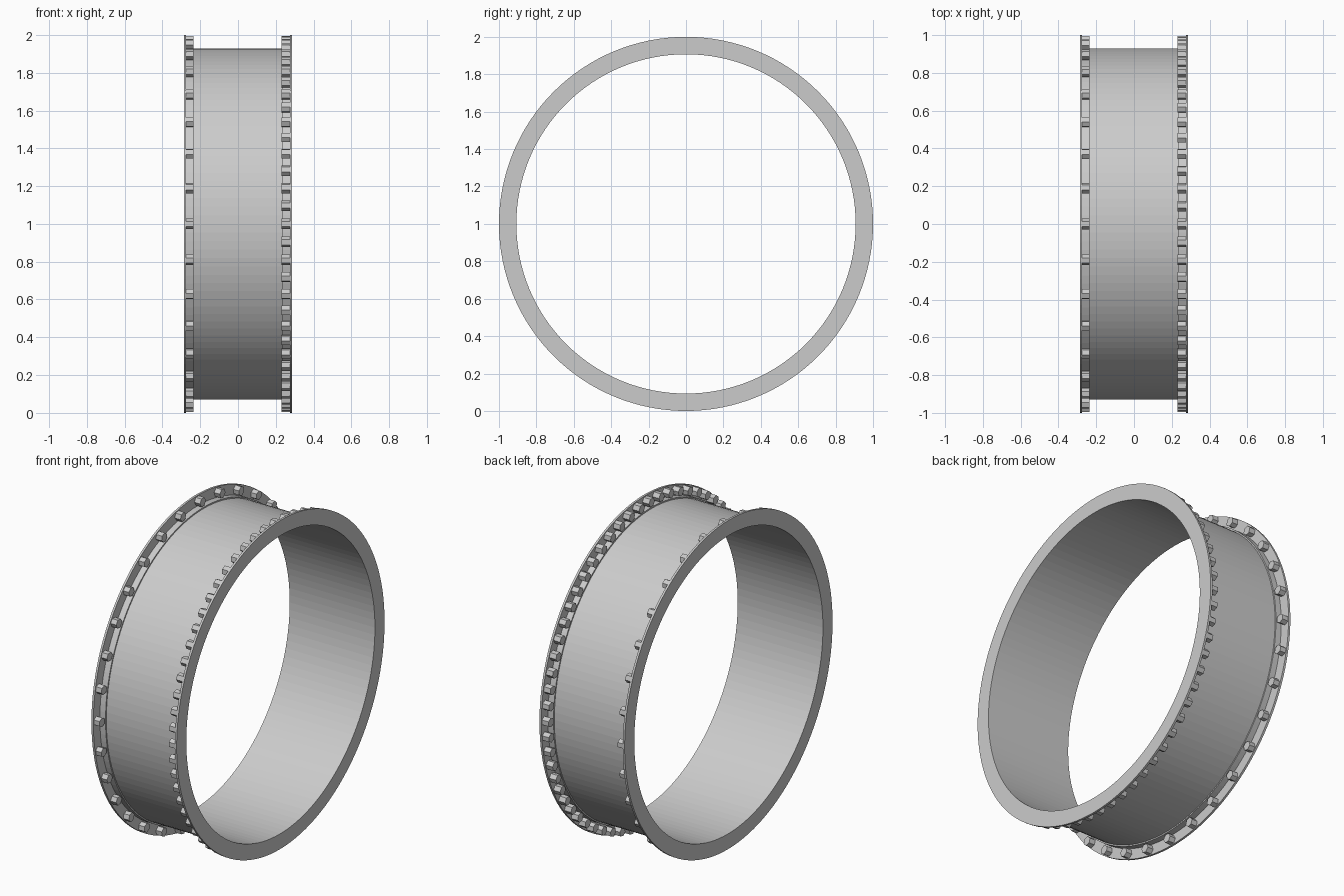
import bpy, bmesh
from math import sin, cos, pi

if "Cube" in bpy.data.objects:
    bpy.data.objects.remove(bpy.data.objects["Cube"])

SEG = 128


def make_object(name, bm):
    bmesh.ops.recalc_face_normals(bm, faces=bm.faces)
    mesh = bpy.data.meshes.new(name)
    bm.to_mesh(mesh)
    bm.free()
    obj = bpy.data.objects.new(name, mesh)
    obj.location.z = 1.0
    bpy.context.collection.objects.link(obj)
    return obj


def lathe(name, profile):
    """Sweep a closed (x, radius) profile around the x axis."""
    bm = bmesh.new()
    rings = [[bm.verts.new((x, r * cos(2 * pi * i / SEG), r * sin(2 * pi * i / SEG)))
              for x, r in profile] for i in range(SEG)]
    n = len(profile)
    for i in range(SEG):
        a, b = rings[i], rings[(i + 1) % SEG]
        for j in range(n):
            k = (j + 1) % n
            bm.faces.new((a[j], a[k], b[k], b[j]))
    return make_object(name, bm)


def bolt_circle(name, count, x0, x1, radius=0.97, size=0.028):
    """Hexagonal bolt heads, one flat facing outward, spaced around the rim."""
    bm = bmesh.new()
    for i in range(count):
        a = 2 * pi * i / count
        cy, cz = radius * cos(a), radius * sin(a)
        ends = []
        for x in (x0, x1):
            ends.append([bm.verts.new((x, cy + size * cos(a + pi / 6 + k * pi / 3),
                                       cz + size * sin(a + pi / 6 + k * pi / 3)))
                         for k in range(6)])
        bm.faces.new(ends[0])
        bm.faces.new(ends[1])
        for k in range(6):
            m = (k + 1) % 6
            bm.faces.new((ends[0][k], ends[0][m], ends[1][m], ends[1][k]))
    return make_object(name, bm)


# Barrel with an end flange and a low collar on each side
half = [(0.287, 0.907), (0.287, 1.0), (0.274, 1.0), (0.274, 0.937),
        (0.236, 0.937), (0.236, 0.929)]
lathe("flanged_ring", half + [(-x, r) for x, r in reversed(half)])

# Sparse bolts on the left flange, dense bolts on the right flange
bolt_circle("left_bolts", 32, -0.276, -0.236)
bolt_circle("right_bolts", 64, 0.23, 0.276)
